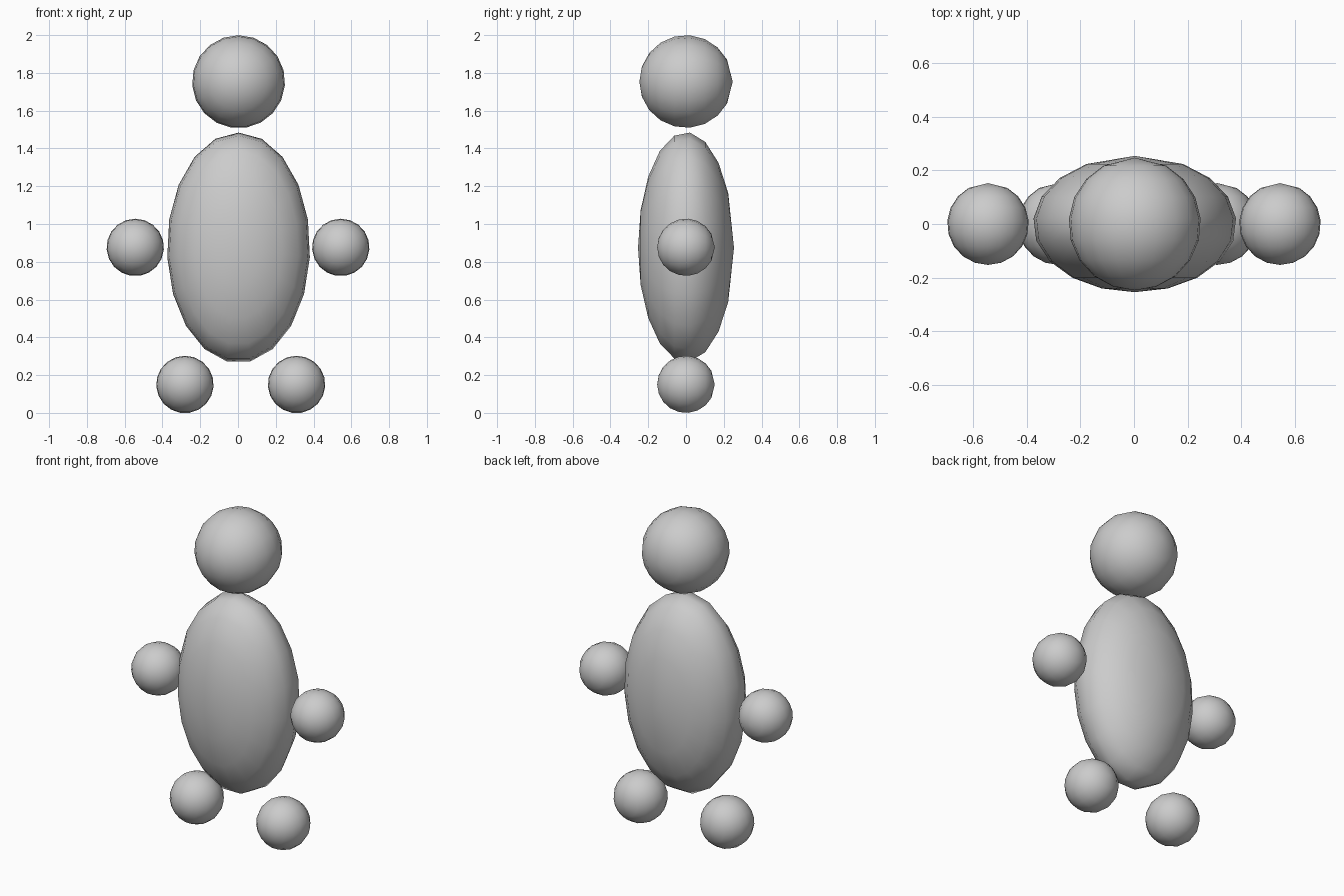
import bpy, bmesh
from math import sin, cos, pi

if "Cube" in bpy.data.objects:
    bpy.data.objects.remove(bpy.data.objects["Cube"])

SEG = 19
STEP = 2 * pi / SEG


def ball(name, center, radii):
    """Smooth ellipsoid with its poles on the y axis and 19 sides."""
    cx, cy, cz = center
    rx, ry, rz = radii
    bm = bmesh.new()
    front = bm.verts.new((0, -ry, 0))
    back = bm.verts.new((0, ry, 0))
    # rings step evenly from the front pole, ending wider at the back
    rings = [[bm.verts.new((rx * sin(k * STEP) * sin(i * STEP),
                            -ry * cos(k * STEP),
                            rz * sin(k * STEP) * cos(i * STEP)))
              for i in range(SEG)] for k in range(1, 9)]
    for i in range(SEG):
        j = (i + 1) % SEG
        bm.faces.new((front, rings[0][i], rings[0][j]))
        bm.faces.new((back, rings[-1][j], rings[-1][i]))
        for a, b in zip(rings, rings[1:]):
            bm.faces.new((a[i], b[i], b[j], a[j]))
    bmesh.ops.recalc_face_normals(bm, faces=bm.faces)
    for f in bm.faces:
        f.smooth = True
    mesh = bpy.data.meshes.new(name)
    bm.to_mesh(mesh)
    bm.free()
    ob = bpy.data.objects.new(name, mesh)
    ob.location = (cx, cy, cz)
    bpy.context.collection.objects.link(ob)


# head and torso
ball("head", (0.003, 0, 1.753), (0.247, 0.247, 0.247))
ball("torso", (0.003, 0, 0.874), (0.380, 0.254, 0.612))

# hands and feet
R = 0.1525
for side, hand_x, foot_x in (("left", -0.544, -0.281), ("right", 0.544, 0.31)):
    ball(side + "_hand", (hand_x, 0, 0.876), (R, R, R))
    ball(side + "_foot", (foot_x, 0, R * cos(STEP / 2)), (R, R, R))
